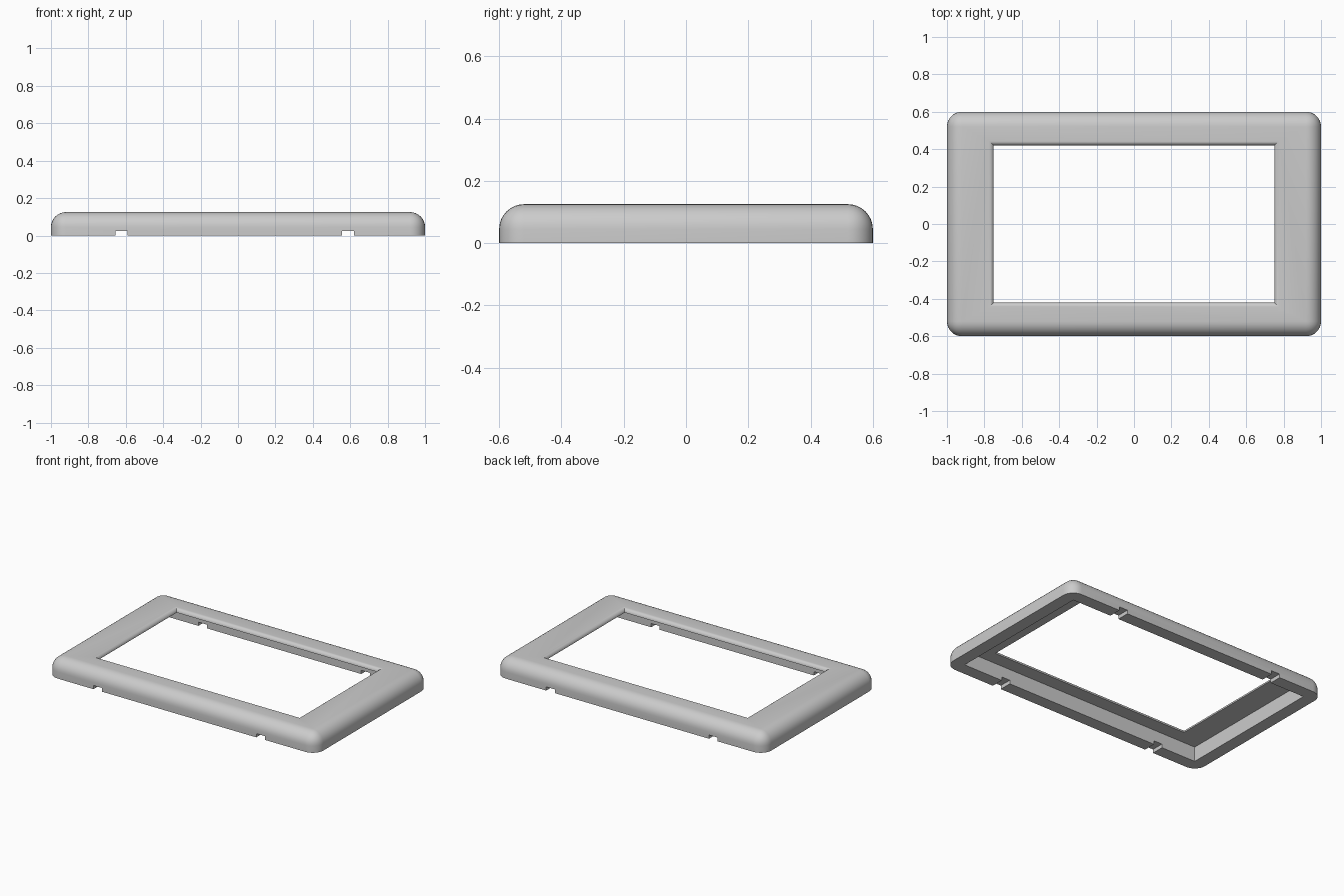
import bpy, bmesh, math

if "Cube" in bpy.data.objects:
    bpy.data.objects.remove(bpy.data.objects["Cube"])

HX, HY, H = 1.0, 0.6, 0.125      # outer half sizes and height
ROUND = 0.08                     # outer edge rounding
OPEN_X, OPEN_Y = 0.75, 0.42      # window half sizes
LIP = 0.025                      # rounding of the window edge
WALL, ROOF = 0.085, 0.1          # wall thickness, underside of the top plate


def make_object(name, bm):
    bmesh.ops.recalc_face_normals(bm, faces=bm.faces)
    mesh = bpy.data.meshes.new(name)
    bm.to_mesh(mesh)
    bm.free()
    obj = bpy.data.objects.new(name, mesh)
    bpy.context.collection.objects.link(obj)
    return obj


def loft(name, levels, cx=0, cy=0):
    """Closed solid through rectangles given as (half x, half y, z)."""
    bm = bmesh.new()
    rings = [[bm.verts.new((cx + sx * hx, cy + sy * hy, z))
              for sx, sy in ((-1, -1), (1, -1), (1, 1), (-1, 1))]
             for hx, hy, z in levels]
    for low, high in zip(rings, rings[1:]):
        for i in range(4):
            j = (i + 1) % 4
            bm.faces.new((low[i], low[j], high[j], high[i]))
    bm.faces.new(rings[0][::-1])
    bm.faces.new(rings[-1])
    return make_object(name, bm)


# Frame body: a block with rounded sides and top
frame = loft("frame", [(HX, HY, 0), (HX, HY, H)])
bm = bmesh.new()
bm.from_mesh(frame.data)
edges = [e for e in bm.edges if max(v.co.z for v in e.verts) > H / 2]
bmesh.ops.bevel(bm, geom=edges, offset=ROUND, segments=8, profile=0.5,
                affect='EDGES', clamp_overlap=True)
bm.to_mesh(frame.data)
bm.free()

# Hollow underside
cutters = [loft("cavity_cutter", [(HX - WALL, HY - WALL, -0.1),
                                  (HX - WALL, HY - WALL, ROOF)])]

# Window with a rounded upper lip
levels = [(OPEN_X, OPEN_Y, -0.2)]
for i in range(7):
    a = math.pi / 2 * i / 6
    grow = LIP * (1 - math.cos(a))
    levels.append((OPEN_X + grow, OPEN_Y + grow, H - LIP + LIP * math.sin(a)))
levels.append((OPEN_X + LIP, OPEN_Y + LIP, H + 0.1))
cutters.append(loft("window_cutter", levels))

# Small notches in the lower rim of both long walls
for x in (-0.623, 0.588):
    for side in (-1, 1):
        cutters.append(loft("notch_cutter", [(0.032, 0.08, -0.05),
                                             (0.032, 0.08, 0.025)],
                            x, side * (HY - WALL / 2)))

bpy.context.view_layer.objects.active = frame
frame.select_set(True)
for cutter in cutters:
    mod = frame.modifiers.new("cut", 'BOOLEAN')
    mod.operation = 'DIFFERENCE'
    mod.solver = 'EXACT'
    mod.object = cutter
    bpy.ops.object.modifier_apply(modifier=mod.name)
    bpy.data.objects.remove(cutter)

# Single grey finish
grey = bpy.data.materials.new("light_grey")
grey.use_nodes = True
colour = (0.6, 0.6, 0.6, 1)
grey.diffuse_color = colour
grey.node_tree.nodes["Principled BSDF"].inputs["Base Color"].default_value = colour
frame.data.materials.clear()
frame.data.materials.append(grey)
bpy.ops.object.shade_smooth_by_angle(angle=math.radians(30))
